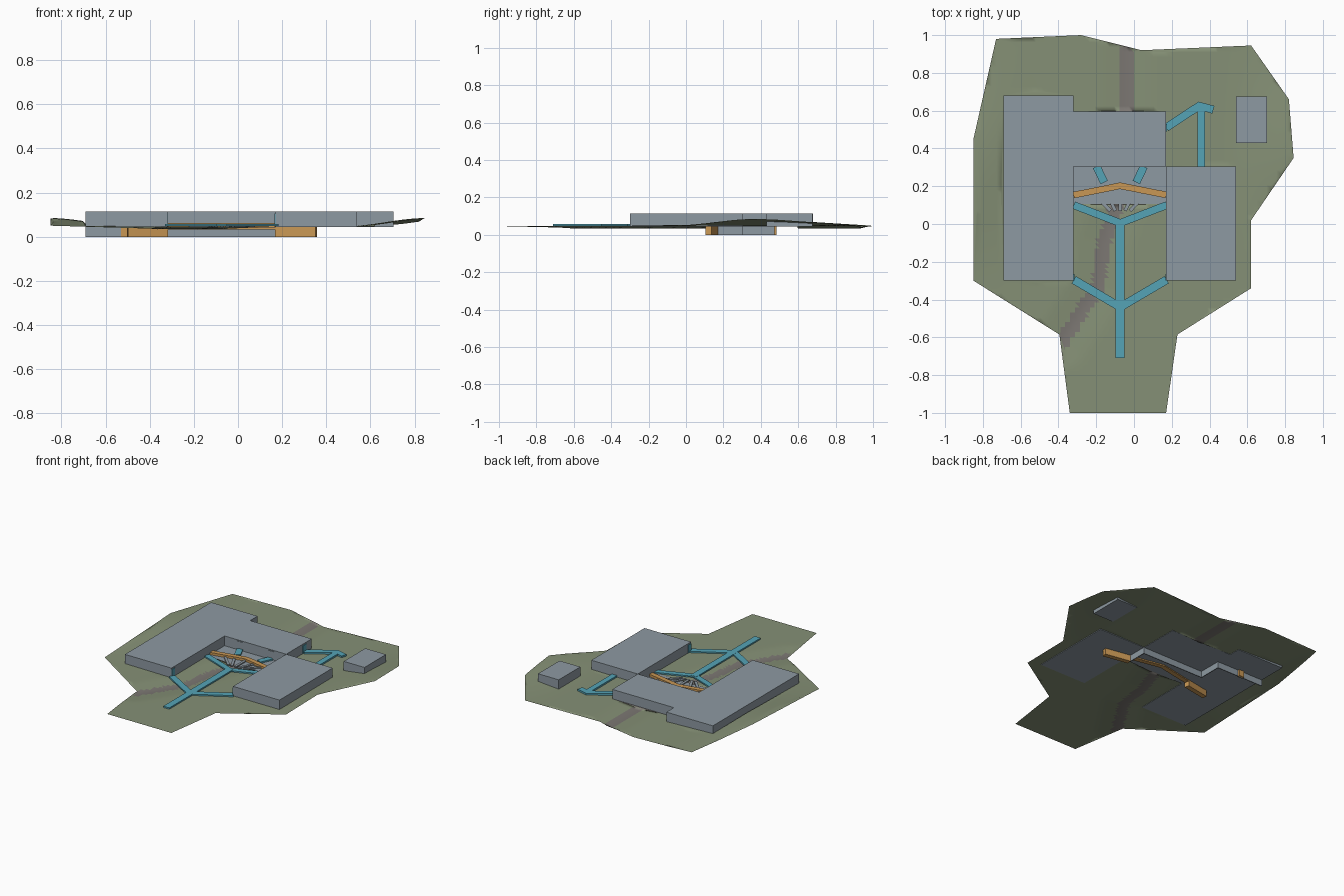
import bpy, bmesh, math
from mathutils import Vector
from mathutils.geometry import delaunay_2d_cdt, intersect_point_line

if "Cube" in bpy.data.objects:
    bpy.data.objects.remove(bpy.data.objects["Cube"])


def material(name, rgb):
    m = bpy.data.materials.new(name)
    m.diffuse_color = (*rgb, 1)
    m.use_nodes = True
    m.node_tree.nodes["Principled BSDF"].inputs["Base Color"].default_value = m.diffuse_color
    return m


GRASS = material("grass green", (0.235, 0.28, 0.18))
BED = material("stream bed grey", (0.2, 0.185, 0.17))
GREY = material("building grey", (0.27, 0.32, 0.36))
BLUE = material("path blue", (0.09, 0.37, 0.47))
ORANGE = material("bridge orange", (0.58, 0.31, 0.09))


def add_mesh(name, verts, faces, *mats):
    me = bpy.data.meshes.new(name)
    me.from_pydata(verts, [], faces)
    ob = bpy.data.objects.new(name, me)
    bpy.context.collection.objects.link(ob)
    for m in mats:
        me.materials.append(m)
    return ob


def prism(name, outline, z0, z1, mat):
    """Extrude a flat outline between two heights."""
    n = len(outline)
    verts = [(x, y, z0) for x, y in outline] + [(x, y, z1) for x, y in outline]
    faces = [tuple(range(n))[::-1], tuple(range(n, 2 * n))]
    faces += [(i, (i + 1) % n, n + (i + 1) % n, n + i) for i in range(n)]
    ob = add_mesh(name, verts, faces, mat)
    bm = bmesh.new()
    bm.from_mesh(ob.data)
    bmesh.ops.recalc_face_normals(bm, faces=bm.faces)
    bm.to_mesh(ob.data)
    bm.free()
    return ob


def rect(x0, y0, x1, y1):
    return [(x0, y0), (x1, y0), (x1, y1), (x0, y1)]


def strip(name, points, width, z0, z1, mat):
    """Ribbon of constant width along a polyline, with mitred corners."""
    pts = [Vector(p) for p in points]
    left, right = [], []
    for i, p in enumerate(pts):
        a = (p - pts[i - 1]).normalized() if i else None
        b = (pts[i + 1] - p).normalized() if i < len(pts) - 1 else None
        a, b = a or b, b or a
        n = Vector((-(a + b).y, (a + b).x)).normalized()
        off = n * (width / 2 / max(0.4, n.dot(Vector((-a.y, a.x)))))
        left.append(tuple(p + off))
        right.append(tuple(p - off))
    return prism(name, right + left[::-1], z0, z1, mat)


# Terrain: gently raised sides, a shallow stream channel, open below buildings
border = [(-.73, .98), (-.85, .45), (-.85, -.30), (-.395, -.585), (-.34, -1),
          (.17, -1), (.23, -.585), (.62, -.34), (.62, .02), (.845, .35),
          (.82, .66), (.62, .945), (.04, .92), (-.28, 1)]
stream = [Vector(p) for p in [(-.04, .97), (-.04, .55), (-.09, .1),
                              (-.16, -.1), (-.19, -.33), (-.38, -.62)]]
openings = [(-.69, -.30, -.32, .68), (-.32, .105, .17, .595),
            (.17, -.30, .54, .305)]


def stream_distance(p):
    best = 9
    for a, b in zip(stream, stream[1:]):
        q, t = intersect_point_line(p, a, b)
        q = a + (b - a) * min(1, max(0, t))
        best = min(best, (Vector(p) - q.xy).length)
    return best


def height(p):
    side = min(1, max(0, (abs(p[0]) - .48) / .37))
    side = side * side * (3 - 2 * side)
    hill = math.exp(-((p[1] - .35) / .42) ** 2)
    channel = max(0, 1 - stream_distance(p) / .14)
    return .047 + .038 * side * hill - .013 * channel


points, edges = [], []
for loop in [border] + [rect(*o) for o in openings]:
    k, n = len(points), len(loop)
    points += [Vector(p) for p in loop]
    edges += [(k + i, k + (i + 1) % n) for i in range(n)]


def inside(p):
    hit = False
    for (x0, y0), (x1, y1) in zip(border, border[1:] + border[:1]):
        if (y0 > p[1]) != (y1 > p[1]) and p[0] < x0 + (p[1] - y0) * (x1 - x0) / (y1 - y0):
            hit = not hit
    return hit


STEP = .026
for i in range(-33, 34):
    for j in range(-39, 40):
        p = Vector((i * STEP, j * STEP))
        if inside(p):
            points.append(p)
co, _, tris, *_ = delaunay_2d_cdt(points, edges, [], 1, 1e-5)
kept = []
for t in tris:
    c = sum((co[i] for i in t), Vector((0, 0))) / 3
    if not any(a < c.x < d and b < c.y < e for a, b, d, e in openings):
        kept.append(t)
ground = add_mesh("terrain", [(p.x, p.y, height(p)) for p in co], kept, GRASS, BED)
for f in ground.data.polygons:
    f.use_smooth = True
    if stream_distance(f.center.xy) < .036:
        f.material_index = 1

# Buildings
TOP, BASE = .115, .044
prism("main_building", [(-.69, -.30), (-.32, -.30), (-.32, .305), (.17, .305),
                        (.17, .595), (-.32, .595), (-.32, .68), (-.69, .68)],
      BASE, TOP, GREY)
prism("east_building", rect(.17, -.30, .54, .305), BASE, TOP, GREY)
prism("small_building", rect(.54, .43, .705, .675), .045, TOP, GREY)

# Retaining wall below ground level
strip("retaining_wall", [(.17, .17), (.17, .303), (-.32, .303),
                         (-.32, .47), (-.69, .47)], .006, 0, BASE, GREY)
prism("lower_door", rect(-.53, .463, -.49, .485), 0, BASE, ORANGE)

# Courtyard floor and its raised fan ribs
CX = -.073
prism("courtyard_floor", rect(-.32, .105, .17, .305), .042, .045, GREY)
for dx in (-.17, -.085, 0, .085, .17):
    strip("fan_rib", [(CX + dx * .3, .07), (CX + dx, .19)], .018, .045, .052, GREY)

# Curved bridge: thin deck between two deep ends
def bridge_arc(x0, x1, n=6):
    xs = [x0 + (x1 - x0) * i / n for i in range(n + 1)]
    return [(x, .203 - .21 * abs(x - CX) + .04 * abs(x - CX) ** 2) for x in xs]


strip("bridge_deck", bridge_arc(-.32, .17, 8), .034, .034, .062, ORANGE)
strip("bridge_west_end", bridge_arc(-.5, -.32), .034, 0, .044, ORANGE)
strip("bridge_east_end", bridge_arc(.17, .355), .034, 0, .044, ORANGE)

# Paths
Z0, Z1 = .048, .058
strip("main_path", [(CX, -.71), (CX, .02)], .048, Z0, Z1, BLUE)
for s in (-1, 1):
    edge = CX + s * .246
    strip("front_branch", [(CX, -.44), (edge, -.295)], .044, Z0, Z1 - .0005, BLUE)
    strip("court_branch", [(CX, .005), (edge, .1)], .04, Z0, Z1 - .001, BLUE)
    strip("rear_branch", [(CX + s * .085, .22), (CX + s * .125, .304)],
          .042, Z0, Z1, BLUE)
strip("garden_path_slope", [(.17, .51), (.345, .625), (.42, .605)],
      .042, Z0, .0605, BLUE)
strip("garden_path", [(.355, .305), (.355, .62)], .04, Z0, .060, BLUE)

# Doors where the paths meet the buildings
prism("west_door", rect(-.32, -.30, -.316, -.265), Z0, .105, BLUE)
prism("east_door", rect(.166, -.30, .17, -.265), Z0, .105, BLUE)
prism("garden_door", rect(.17, .49, .174, .53), Z0, .105, BLUE)
for s in (-1, 1):
    x = CX + s * .125
    prism("court_door", rect(x - .022, .301, x + .022, .305), Z0, .108, GREY)
